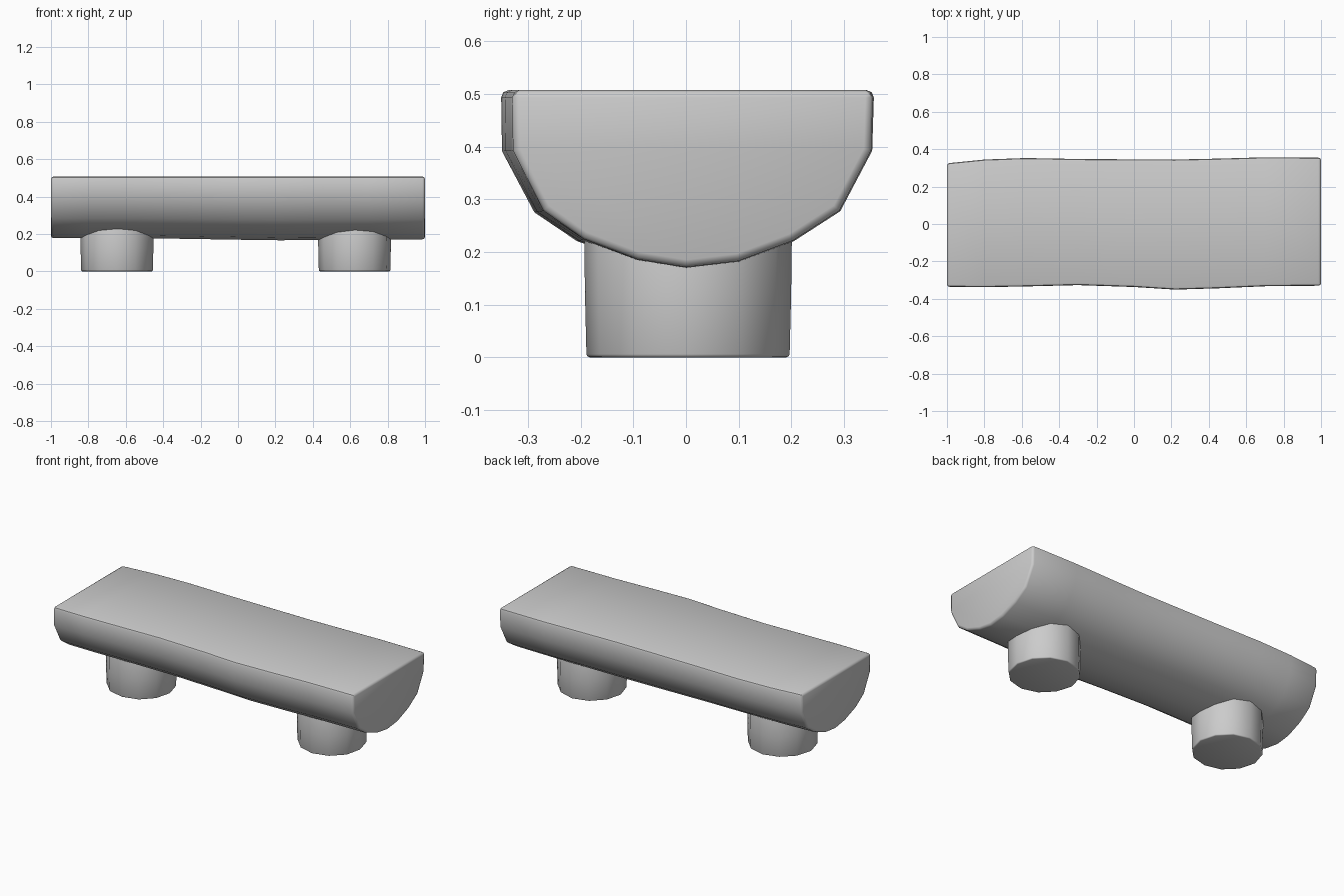
import bpy, bmesh, math, random

if "Cube" in bpy.data.objects:
    bpy.data.objects.remove(bpy.data.objects["Cube"])

random.seed(4)


def finish(name, bm, bevel, min_angle):
    # round the hard edges, then shade smooth
    bmesh.ops.recalc_face_normals(bm, faces=bm.faces)
    hard = [e for e in bm.edges if e.calc_face_angle(0) > math.radians(min_angle)]
    bmesh.ops.bevel(bm, geom=hard, offset=bevel, segments=2, profile=0.5, affect='EDGES')
    mesh = bpy.data.meshes.new(name)
    bm.to_mesh(mesh)
    bm.free()
    ob = bpy.data.objects.new(name, mesh)
    bpy.context.collection.objects.link(ob)
    bpy.ops.object.select_all(action='DESELECT')
    ob.select_set(True)
    bpy.context.view_layer.objects.active = ob
    bpy.ops.object.shade_smooth_by_angle(angle=math.radians(45))
    return ob


def loft(name, rings, bevel, min_angle):
    # skin closed rings of points and cap both ends
    bm = bmesh.new()
    loops = [[bm.verts.new(p) for p in ring] for ring in rings]
    n = len(loops[0])
    for a, b in zip(loops, loops[1:]):
        for i in range(n):
            j = (i + 1) % n
            bm.faces.new((a[i], a[j], b[j], b[i]))
    bm.faces.new(loops[0][::-1])
    bm.faces.new(loops[-1])
    return finish(name, bm, bevel, min_angle)


# Half-log seat: unit-width cross-section, flat on top
TOP = 0.507
section = [(-1.0, 0.0), (-0.995, 0.34), (-0.82, 0.68), (-0.59, 0.84), (-0.28, 0.955),
           (0.0, 1.0), (0.28, 0.965), (0.57, 0.85), (0.82, 0.68), (0.99, 0.34), (1.0, 0.0)]
# stations along the log: x, half width at front, half width at back, depth
stations = [(-1.0, 0.336, 0.325, 0.330), (-0.8, 0.338, 0.345, 0.330), (-0.58, 0.334, 0.353, 0.330),
            (-0.3, 0.327, 0.348, 0.333), (0.0, 0.337, 0.346, 0.338), (0.22, 0.351, 0.345, 0.341),
            (0.45, 0.344, 0.350, 0.340), (0.7, 0.333, 0.357, 0.338), (1.0, 0.330, 0.355, 0.336)]
loft("seat", [[(x, y * (f if y < 0 else b), TOP - z * d) for y, z in section]
              for x, f, b, d in stations], 0.014, 50)


# Stump legs: slightly uneven cylinders sunk into the seat
def leg(name, cx, sides=12):
    radii = [0.195 * random.uniform(0.98, 1.01) for _ in range(sides)]
    rings = []
    for z, s in ((0.0, 0.985), (0.12, 1.0), (0.27, 1.01)):
        rings.append([(cx + r * s * math.cos(math.tau * i / sides),
                       0.003 + r * s * math.sin(math.tau * i / sides), z)
                      for i, r in enumerate(radii)])
    loft(name, rings, 0.006, 50)


leg("left_leg", -0.645)
leg("right_leg", 0.625)
